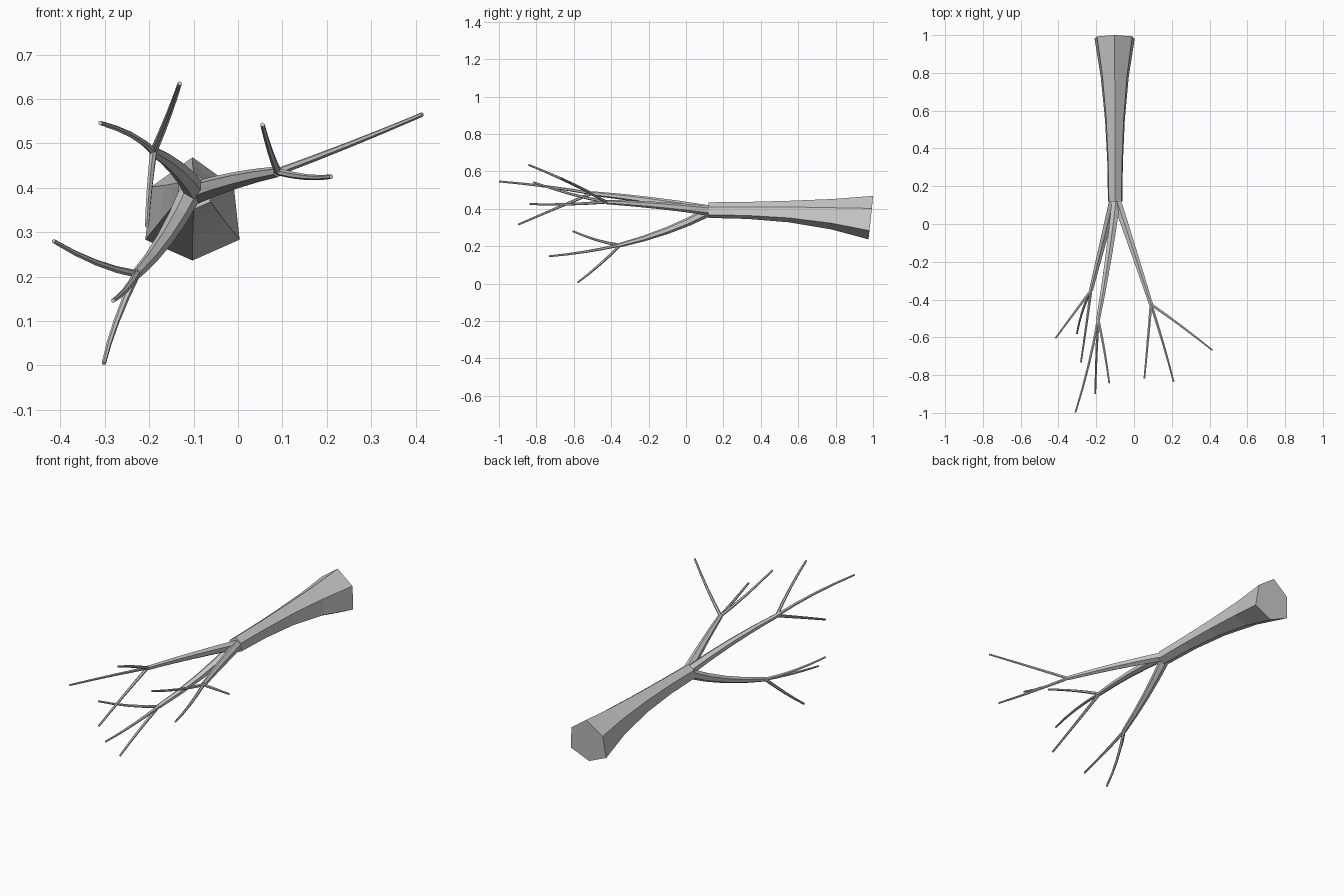
import bpy, bmesh, math
from mathutils import Vector

if "Cube" in bpy.data.objects:
    bpy.data.objects.remove(bpy.data.objects["Cube"])


def ring_profile(n):
    return [(math.sin(2 * math.pi * i / n), math.cos(2 * math.pi * i / n)) for i in range(n)]


def tube(name, rings, profile):
    """Sweep a profile along rings of (x, y, z, radius), flat faced and capped."""
    pts = [Vector(r[:3]) for r in rings]
    bm = bmesh.new()
    loops = []
    for i, r in enumerate(rings):
        d = (pts[min(i + 1, len(pts) - 1)] - pts[max(i - 1, 0)]).normalized()
        side = d.cross(Vector((0, 0, 1))).normalized()
        if side.x < 0:
            side = -side
        up = side.cross(d)
        if up.z < 0:
            up = -up
        loops.append([bm.verts.new(pts[i] + side * u * r[3] + up * v * r[3]) for u, v in profile])
    n = len(profile)
    for a, b in zip(loops, loops[1:]):
        for k in range(n):
            bm.faces.new((a[k], a[(k + 1) % n], b[(k + 1) % n], b[k]))
    bm.faces.new(loops[0])
    bm.faces.new(loops[-1])
    bmesh.ops.recalc_face_normals(bm, faces=bm.faces)
    me = bpy.data.meshes.new(name)
    bm.to_mesh(me)
    bm.free()
    ob = bpy.data.objects.new(name, me)
    bpy.context.collection.objects.link(ob)
    return ob


def bent(p0, p1, p2, r0, r1, steps=4):
    """Rings along a quadratic curve that passes through p1 halfway."""
    a, m, b = Vector(p0), Vector(p1), Vector(p2)
    c = 2 * m - (a + b) / 2
    out = []
    for i in range(steps + 1):
        t = i / steps
        p = a * (1 - t) ** 2 + c * 2 * t * (1 - t) + b * t * t
        out.append((*p, r0 + (r1 - r0) * t))
    return out


# Trunk: flared, slightly irregular hexagon lying along y
trunk_profile = [(0, 1.08), (0.79, 0.51), (0.9, -0.5), (0, -0.9), (-0.9, -0.5), (-0.79, 0.51)]
tube("trunk", [(-0.10, 0.12, 0.389, 0.042), (-0.10, 0.33, 0.387, 0.046),
               (-0.101, 0.55, 0.380, 0.058), (-0.102, 0.78, 0.364, 0.082),
               (-0.1025, 0.987, 0.342, 0.118)], trunk_profile)

# Branches: (start, middle, fork) and the (middle, tip) of each twig
branches = {
    "right": ((-0.092, 0.125, 0.390), (0.0, -0.15, 0.418), (0.09, -0.425, 0.436), [
        ((0.25, -0.54, 0.497), (0.415, -0.668, 0.565)),
        ((0.155, -0.635, 0.424), (0.21, -0.835, 0.425)),
        ((0.073, -0.62, 0.480), (0.055, -0.817, 0.542))]),
    "upper": ((-0.095, 0.125, 0.392), (-0.137, -0.19, 0.444), (-0.19, -0.505, 0.482), [
        ((-0.24, -0.745, 0.519), (-0.31, -0.998, 0.546)),
        ((-0.157, -0.67, 0.562), (-0.131, -0.842, 0.635)),
        ((-0.199, -0.70, 0.400), (-0.205, -0.898, 0.315))]),
    "lower": ((-0.108, 0.125, 0.386), (-0.165, -0.10, 0.284), (-0.228, -0.352, 0.206), [
        ((-0.32, -0.475, 0.232), (-0.415, -0.604, 0.280)),
        ((-0.253, -0.54, 0.170), (-0.281, -0.732, 0.146)),
        ((-0.274, -0.465, 0.098), (-0.302, -0.58, 0.005))]),
}
for name, (start, mid, fork, twigs) in branches.items():
    tube(name + "_branch", bent(start, mid, fork, 0.026, 0.012), ring_profile(6))
    for i, (m, tip) in enumerate(twigs):
        tube(f"{name}_twig_{i + 1}", bent(fork, m, tip, 0.0085, 0.005), ring_profile(6))
